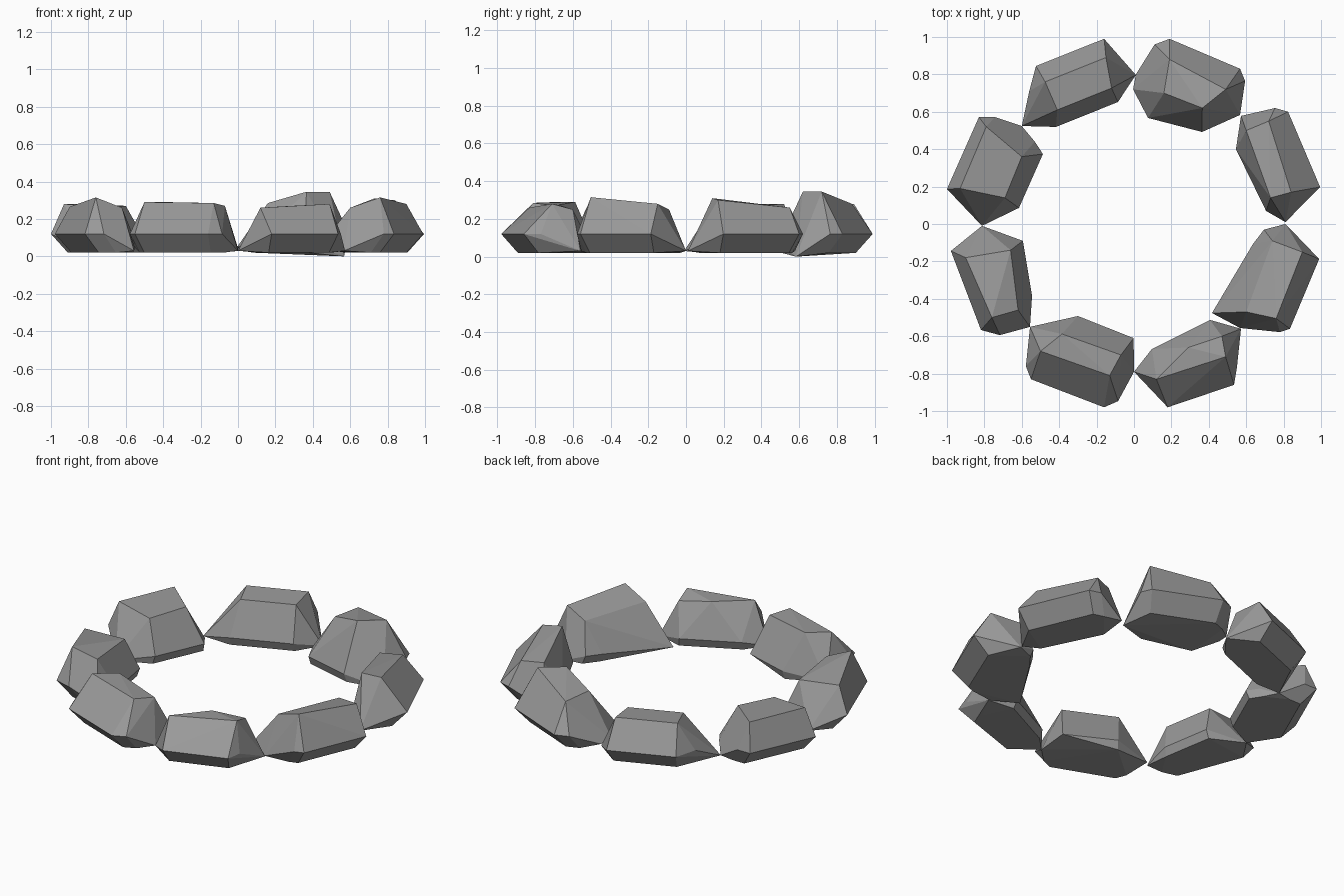
import bpy, bmesh, math

BASE_Z, INNER_Z, OUTER_Z = 0.02, 0.07, 0.12

# Dark grey rock
rock = bpy.data.materials.new("dark_rock")
rock.diffuse_color = (0.32, 0.32, 0.32, 1.0)


def stone(name, outer, inner, tips, crown):
    """Faceted rock: hull of an undercut base, a belt (outer/inner/tips) and a crown."""
    points = [(x, y, OUTER_Z) for x, y in outer] + [(x, y, INNER_Z) for x, y in inner]
    points += tips + crown
    # the base is tucked in towards the middle of the ring band
    points += [(x * 0.91, y * 0.91, BASE_Z) for x, y in outer]
    points += [(x * 1.03, y * 1.03, BASE_Z) for x, y in inner]
    bm = bmesh.new()
    for p in points:
        bm.verts.new(p)
    bmesh.ops.convex_hull(bm, input=bm.verts[:])
    loose = [v for v in bm.verts if not v.link_faces]
    bmesh.ops.delete(bm, geom=loose, context='VERTS')
    bmesh.ops.dissolve_limit(bm, angle_limit=math.radians(4),
                             verts=bm.verts[:], edges=bm.edges[:])
    bmesh.ops.recalc_face_normals(bm, faces=bm.faces[:])
    mesh = bpy.data.meshes.new(name)
    bm.to_mesh(mesh)
    bm.free()
    mesh.materials.append(rock)
    ob = bpy.data.objects.new(name, mesh)
    bpy.context.collection.objects.link(ob)
    return ob


# Back half of the ring
stone("stone_back_right",
      [(0.594, 0.765), (0.567, 0.83), (0.19, 0.99), (0.11, 0.96)],
      [(0.075, 0.567), (0.364, 0.492)],
      [(0.01, 0.80, 0.04), (-0.005, 0.72, 0.05), (0.567, 0.583, 0.0)],
      [(0.16, 0.70, 0.285), (0.365, 0.62, 0.345), (0.49, 0.72, 0.345), (0.19, 0.88, 0.28)])
stone("stone_back_left",
      [(-0.16, 0.99), (-0.524, 0.845), (-0.56, 0.71)],
      [(-0.417, 0.519), (-0.086, 0.652)],
      [(-0.60, 0.524, 0.03), (0.01, 0.797, 0.03)],
      [(-0.475, 0.76, 0.28), (-0.15, 0.89, 0.28), (-0.41, 0.61, 0.27), (-0.12, 0.727, 0.27)])

# Right side
stone("stone_right_back",
      [(0.754, 0.62), (0.824, 0.60), (0.995, 0.198)],
      [(0.706, 0.07), (0.663, 0.16), (0.545, 0.40)],
      [(0.572, 0.578, 0.03), (0.81, 0.01, 0.03)],
      [(0.84, 0.17, 0.30), (0.72, 0.55, 0.26), (0.73, 0.14, 0.31), (0.60, 0.50, 0.26)])
stone("stone_right_front",
      [(0.78, -0.578), (0.834, -0.56), (0.99, -0.187)],
      [(0.695, -0.03), (0.636, -0.107)],
      [(0.417, -0.476, 0.03), (0.567, -0.556, 0.03), (0.81, 0.0, 0.03)],
      [(0.76, -0.505, 0.315), (0.90, -0.15, 0.28), (0.60, -0.47, 0.26), (0.74, -0.09, 0.25)])

# Front half of the ring
stone("stone_front_right",
      [(0.55, -0.77), (0.535, -0.86), (0.18, -0.98)],
      [(0.096, -0.668), (0.406, -0.513)],
      [(0.0, -0.79, 0.03), (0.572, -0.56, 0.03)],
      [(0.12, -0.83, 0.26), (0.49, -0.71, 0.28), (0.29, -0.66, 0.27), (0.47, -0.60, 0.25)])
stone("stone_front_left",
      [(-0.085, -0.947), (-0.16, -0.98), (-0.551, -0.83), (-0.578, -0.76)],
      [(-0.30, -0.492)],
      [(-0.556, -0.55, 0.05), (-0.002, -0.61, 0.05), (0.0, -0.79, 0.03)],
      [(-0.50, -0.68, 0.29), (-0.13, -0.81, 0.285), (-0.385, -0.588, 0.29),
       (-0.07, -0.70, 0.27)])

# Left side
stone("stone_left_front",
      [(-0.717, -0.594), (-0.818, -0.567), (-0.979, -0.144)],
      [(-0.594, -0.09), (-0.545, -0.385)],
      [(-0.813, -0.01, 0.03), (-0.556, -0.55, 0.03)],
      [(-0.76, -0.50, 0.315), (-0.90, -0.18, 0.265), (-0.62, -0.46, 0.26), (-0.66, -0.14, 0.25)])
stone("stone_left_back",
      [(-1.0, 0.187), (-0.829, 0.572), (-0.743, 0.572)],
      [(-0.615, 0.086), (-0.53, 0.44), (-0.487, 0.374)],
      [(-0.813, -0.01, 0.03), (-0.60, 0.524, 0.03)],
      [(-0.93, 0.19, 0.28), (-0.69, 0.14, 0.26), (-0.60, 0.36, 0.27), (-0.79, 0.52, 0.28)])
